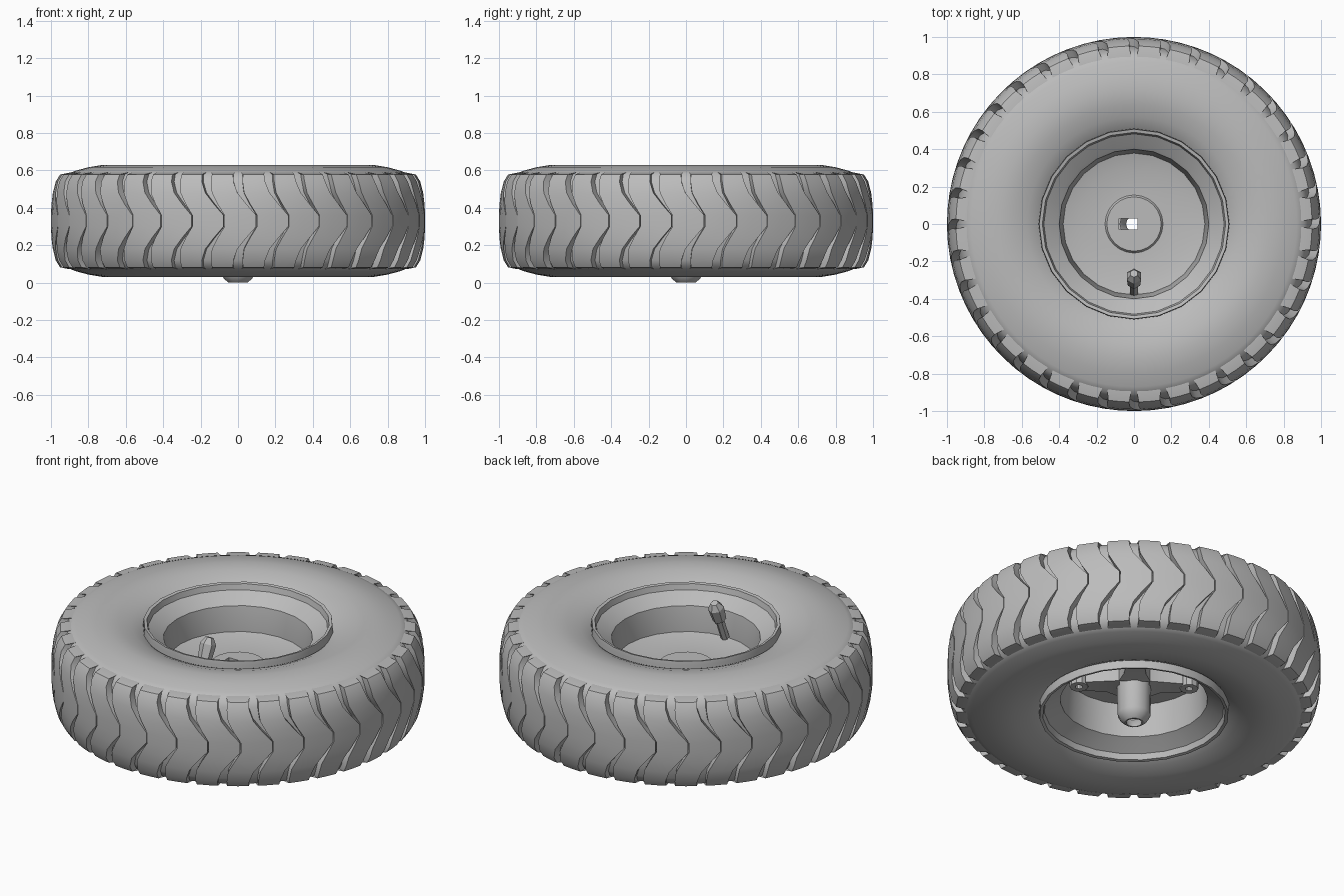
import bpy, bmesh
from math import sin, cos, pi, radians
from mathutils import Vector, Matrix

if "Cube" in bpy.data.objects:
    bpy.data.objects.remove(bpy.data.objects["Cube"])

grey = bpy.data.materials.new("plain_grey")
grey.use_nodes = True
grey.diffuse_color = (0.5, 0.5, 0.5, 1)
grey.node_tree.nodes["Principled BSDF"].inputs["Base Color"].default_value = (0.5, 0.5, 0.5, 1)

MID = 0.33  # height of the tyre's centre plane


def loft(bm, loops, ends="cap"):
    """Skin closed loops of equal length, then cap the ends or join them."""
    rings = [[bm.verts.new(p) for p in loop] for loop in loops]
    pairs = list(zip(rings, rings[1:]))
    if ends == "join":
        pairs.append((rings[-1], rings[0]))
    n = len(rings[0])
    for a, b in pairs:
        for i in range(n):
            j = (i + 1) % n
            bm.faces.new((a[i], a[j], b[j], b[i]))
    if ends == "cap":
        bm.faces.new(rings[0])
        bm.faces.new(rings[-1])


def circle(r, z, n, phase=0.0):
    return [Vector((r * cos(phase + 2 * pi * i / n), r * sin(phase + 2 * pi * i / n), z))
            for i in range(n)]


def finish(name, bm, angle=35):
    bmesh.ops.recalc_face_normals(bm, faces=bm.faces)
    mesh = bpy.data.meshes.new(name)
    bm.to_mesh(mesh)
    bm.free()
    mesh.materials.append(grey)
    ob = bpy.data.objects.new(name, mesh)
    bpy.context.collection.objects.link(ob)
    bpy.ops.object.select_all(action="DESELECT")
    ob.select_set(True)
    bpy.context.view_layer.objects.active = ob
    bpy.ops.object.shade_smooth_by_angle(angle=radians(angle))
    return ob


def revolve(name, profile, n, angle=35):
    bm = bmesh.new()
    loft(bm, [circle(r, z, n) for r, z in profile], "join")
    return finish(name, bm, angle)


# Tyre carcass: half profile (radius, height from centre) mirrored top to bottom
half = [(0.49, 0.22), (0.52, 0.245), (0.57, 0.268), (0.64, 0.29), (0.72, 0.30),
        (0.80, 0.287), (0.87, 0.268), (0.91, 0.252), (0.935, 0.21), (0.95, 0.14), (0.958, 0.05)]
tyre_profile = [(r, MID + h) for r, h in half] + [(r, MID - h) for r, h in reversed(half)]
revolve("tyre_carcass", tyre_profile, 72, 50)

# Chevron tread lugs: height from centre, outer radius, inner radius, sweep, groove width
LUGS = 36
lug_half = [(0.258, 0.902, 0.88, 0.0, 0.035), (0.248, 0.952, 0.89, 0.0, 0.055),
            (0.21, 0.975, 0.92, 0.0, 0.05), (0.15, 0.99, 0.935, 0.015, 0.036),
            (0.09, 0.998, 0.94, 0.055, 0.02), (0.03, 1.0, 0.94, 0.1, 0.005)]
rows = lug_half + [(-h, a, b, s, g) for h, a, b, s, g in reversed(lug_half)]
bm = bmesh.new()
pitch = 2 * pi / LUGS
for k in range(LUGS):
    start = -pi / 2 + k * pitch
    loops = []
    for h, r_out, r_in, sweep, gap in rows:
        t0 = start + sweep + gap / 2
        t1 = start + sweep + pitch - gap / 2
        section = [(r_in, t0), (r_out, t0), (r_out, (t0 + t1) / 2), (r_out, t1), (r_in, t1)]
        loops.append([(r * cos(t), r * sin(t), MID + h) for r, t in section])
    loft(bm, loops)
finish("tread_lugs", bm)

# Wheel rim with flanges and inner barrel
revolve("wheel_rim", [
    (0.51, 0.59), (0.507, 0.612), (0.49, 0.608), (0.482, 0.575), (0.42, 0.535), (0.40, 0.52),
    (0.378, 0.37), (0.385, 0.30), (0.395, 0.14), (0.42, 0.125), (0.482, 0.085),
    (0.49, 0.052), (0.507, 0.048), (0.51, 0.07)], 24)

# Wheel disc with a raised centre and an off-centre slot
bm = bmesh.new()
N = 24
slot = [Vector((max(-0.05, min(0.05, p.x)) - 0.03, max(-0.03, min(0.03, p.y)), 0))
        for p in circle(0.075, 0, N)]
lift = lambda z: [p + Vector((0, 0, z)) for p in slot]
loft(bm, [circle(0.385, 0.378, N), circle(0.30, 0.355, N), circle(0.155, 0.352, N),
          circle(0.145, 0.366, N), lift(0.366), lift(0.33), circle(0.39, 0.33, N)], "join")
finish("wheel_disc", bm)

# Hollow axle hub below the disc
revolve("axle_hub", [(0.095, 0.345), (0.09, 0.05), (0.075, 0.02), (0.05, 0.0),
                     (0.042, 0.0), (0.05, 0.03), (0.075, 0.06), (0.075, 0.345)], 12)

# Four spokes with bolt eyes under the disc
bm = bmesh.new()
for k in range(4):
    before = set(bm.verts)
    loft(bm, [[(x, -w, z), (x, w, z), (x, w, 0.345), (x, -w, 0.345)]
              for x, w, z in ((0.08, 0.085, 0.21), (0.14, 0.06, 0.22), (0.262, 0.045, 0.22))])
    eye = Vector((0.295, 0, 0))
    loft(bm, [[p + eye for p in circle(r, z, 10)]
              for r, z in ((0.05, 0.345), (0.05, 0.215), (0.02, 0.215), (0.02, 0.345))], "join")
    bmesh.ops.rotate(bm, verts=[v for v in bm.verts if v not in before],
                     matrix=Matrix.Rotation(radians(52 + 90 * k), 3, "Z"))
finish("hub_spokes", bm)

# Valve stem with a faceted cap, leaning inward from the barrel
bm = bmesh.new()
foot, tip = Vector((0, -0.365, 0.38)), Vector((0, -0.265, 0.62))
axis = tip - foot
turn = axis.to_track_quat("Z", "Y")
loft(bm, [[foot + axis * f + turn @ p for p in circle(r, 0, 6, pi / 6)]
          for f, r in ((0, 0.024), (0.5, 0.024), (0.53, 0.038), (0.86, 0.044), (1, 0.022))])
finish("valve_stem", bm, 25)
